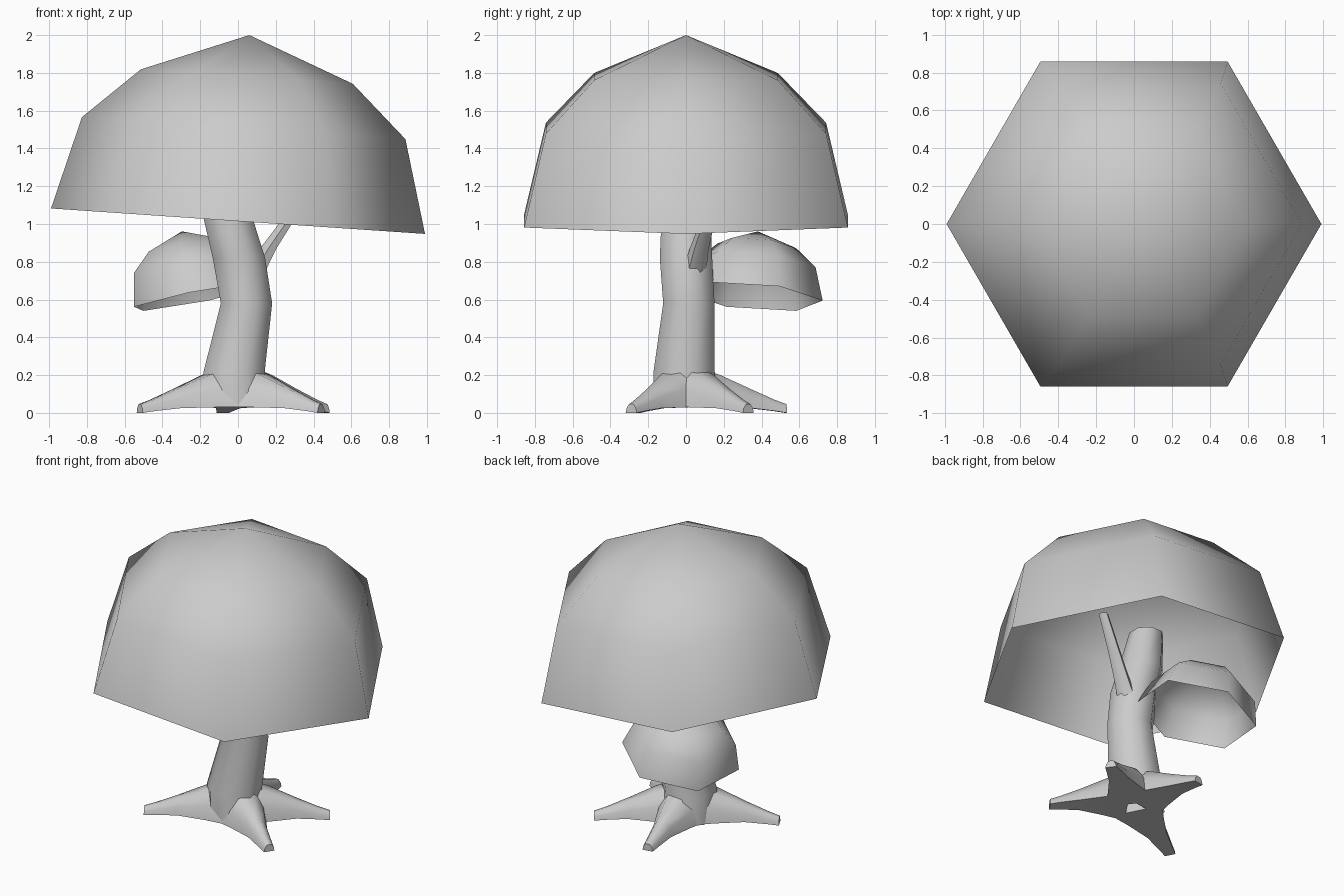
import bpy, math

if "Cube" in bpy.data.objects:
    bpy.data.objects.remove(bpy.data.objects["Cube"])


def add_mesh(name, rings, cap_start=False, cap_end=False, apex=None, angle=180):
    """Loft closed rings of equal size into one smooth-shaded object."""
    n = len(rings[0])
    verts = [p for ring in rings for p in ring]
    faces = []
    for r in range(len(rings) - 1):
        for i in range(n):
            j = (i + 1) % n
            faces.append((r * n + i, r * n + j, (r + 1) * n + j, (r + 1) * n + i))
    last = (len(rings) - 1) * n
    if apex:
        verts.append(apex)
        faces += [(last + i, last + (i + 1) % n, len(verts) - 1) for i in range(n)]
    if cap_start:
        faces.append(tuple(reversed(range(n))))
    if cap_end:
        faces.append(tuple(range(last, last + n)))
    mesh = bpy.data.meshes.new(name)
    mesh.from_pydata(verts, [], faces)
    ob = bpy.data.objects.new(name, mesh)
    bpy.context.collection.objects.link(ob)
    bpy.context.view_layer.objects.active = ob
    ob.select_set(True)
    bpy.ops.object.shade_smooth_by_angle(angle=math.radians(angle))
    ob.select_set(False)
    return ob


def canopy(name, center, axis, radius, turn, slope):
    """Open six-sided dome, leaning along axis with a sloping rim."""
    rings = []
    for up, scale in ((0, 1), (0.5, 0.865), (0.777, 0.567)):
        ring = []
        for i in range(6):
            a = math.radians(turn + 60 * i)
            x, y = radius * scale * math.cos(a), radius * scale * math.sin(a)
            z = slope[0] * x + slope[1] * y
            ring.append(tuple(c + up * d + o for c, d, o in zip(center, axis, (x, y, z))))
        rings.append(ring)
    add_mesh(name, rings, apex=tuple(c + d for c, d in zip(center, axis)))


def limb(name, path, sides):
    """Tapered limb through (x, y, z, radius) stations."""
    rings = [[(x + r * math.cos(math.tau * (i + 0.5) / sides),
               y + r * math.sin(math.tau * (i + 0.5) / sides), z)
              for i in range(sides)] for x, y, z, r in path]
    add_mesh(name, rings, cap_end=True, angle=60)


def root(name, tip):
    """Arched root flaring out of the trunk and narrowing to a blunt tip."""
    length = math.hypot(*tip)
    dx, dy = tip[0] / length, tip[1] / length
    arch = ((1, 0), (0.85, 0.5), (0.4, 0.92), (-0.4, 0.92), (-0.85, 0.5), (-1, 0))
    rings = []
    for t, w, low, top in ((0.08, 0.17, 0.03, 0.26), (0.33, 0.12, 0.03, 0.215),
                           (0.64, 0.065, 0.025, 0.135), (0.88, 0.045, 0.01, 0.075),
                           (1.0, 0.035, 0.0, 0.05)):
        d = t * length
        rings.append([(dx * d - dy * w * s, dy * d + dx * w * s, low + (top - low) * h)
                      for s, h in arch])
    add_mesh(name, rings, cap_start=True, cap_end=True, angle=60)


# Domed foliage
canopy("main_canopy", (0, 0, 1.015), (0.06, 0, 0.985), 0.99, 0, (-0.068, 0))
canopy("small_canopy", (-0.207, 0.355, 0.616), (-0.09, 0.025, 0.345), 0.372, 82,
       (0.192, -0.085))

# Bent trunk and side branch
limb("trunk", [(-0.01, 0, 0.03, 0.19), (-0.02, -0.01, 0.22, 0.175),
               (0.045, 0.015, 0.58, 0.147), (0.005, 0.0, 0.82, 0.15),
               (-0.055, 0.0, 1.04, 0.14), (-0.10, 0.0, 1.3, 0.11)], 8)
limb("branch", [(0.05, 0.03, 0.68, 0.07), (0.16, 0.07, 0.87, 0.05),
                (0.25, 0.11, 1.0, 0.04), (0.38, 0.16, 1.2, 0.03)], 6)

# Spreading roots
for name, tip in (("left_root", (-0.52, -0.27)), ("front_right_root", (0.44, -0.29)),
                  ("back_right_root", (0.465, 0.33)), ("back_root", (-0.08, 0.53))):
    root(name, tip)
